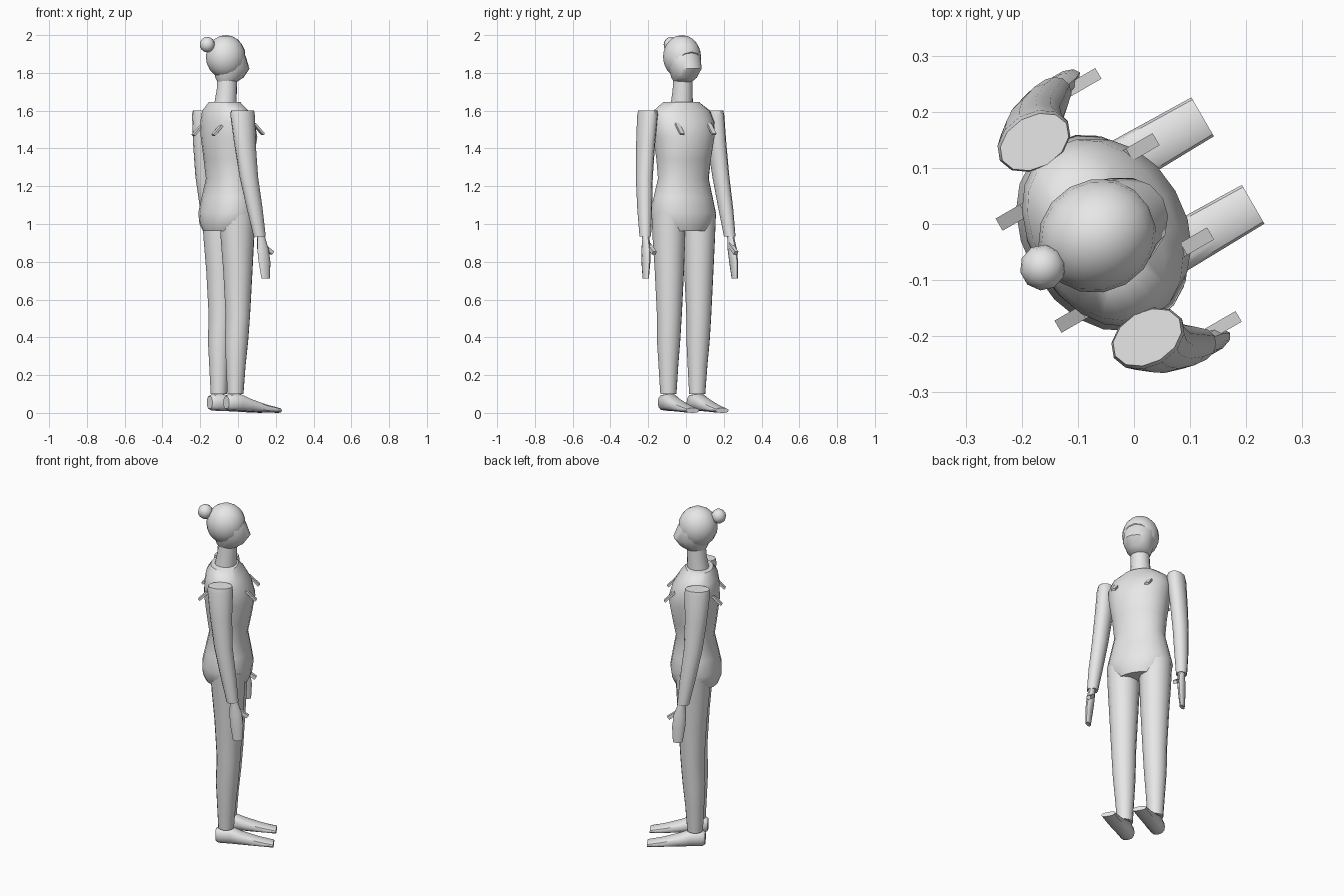
import bpy, bmesh, math
from mathutils import Matrix, Vector

# The figure is built facing +x, then turned 30 degrees and shifted into place
PLACE = Matrix.Translation((-0.063, -0.02, 0)) @ Matrix.Rotation(math.radians(30), 4, 'Z')

grey = bpy.data.materials.new("plain_grey")
grey.diffuse_color = (0.8, 0.8, 0.8, 1)


def finish(bm, name, angle=40):
    bmesh.ops.recalc_face_normals(bm, faces=bm.faces)
    bm.transform(PLACE)
    me = bpy.data.meshes.new(name)
    bm.to_mesh(me)
    bm.free()
    me.materials.append(grey)
    ob = bpy.data.objects.new(name, me)
    bpy.context.collection.objects.link(ob)
    bpy.ops.object.select_all(action='DESELECT')
    ob.select_set(True)
    bpy.context.view_layer.objects.active = ob
    bpy.ops.object.shade_smooth_by_angle(angle=math.radians(angle))
    return ob


def loft(name, rings, n=16, side=1, along_x=False, power=1.0, angle=40):
    """Skin elliptical rings (x, y, z, half size 1, half size 2)."""
    bm = bmesh.new()
    loops = []
    for x, y, z, a, b in rings:
        loop = []
        for i in range(n):
            t = 2 * math.pi * i / n
            c, s = math.cos(t), math.sin(t)
            c = math.copysign(abs(c) ** power, c)
            s = math.copysign(abs(s) ** power, s)
            p = (x, y + a * c, z + b * s) if along_x else (x + a * c, y + b * s, z)
            loop.append(bm.verts.new((p[0], p[1] * side, p[2])))
        loops.append(loop)
    for lo, hi in zip(loops, loops[1:]):
        for i in range(n):
            j = (i + 1) % n
            bm.faces.new((lo[i], lo[j], hi[j], hi[i]))
    bm.faces.new(loops[0])
    bm.faces.new(loops[-1])
    return finish(bm, name, angle)


def ellipsoid(name, centre, radii, u=16, v=10, cut=None):
    bm = bmesh.new()
    bmesh.ops.create_uvsphere(bm, u_segments=u, v_segments=v, radius=1)
    bm.transform(Matrix.Translation(centre) @ Matrix.Diagonal((*radii, 1)))
    if cut:
        geom = bm.verts[:] + bm.edges[:] + bm.faces[:]
        res = bmesh.ops.bisect_plane(bm, geom=geom, plane_co=cut[0], plane_no=cut[1],
                                     clear_outer=True)
        edges = [e for e in res['geom_cut'] if isinstance(e, bmesh.types.BMEdge)]
        bmesh.ops.holes_fill(bm, edges=edges)
    return finish(bm, name)


def block(name, start, end, width, thick):
    """Thin box running from start to end."""
    start, end = Vector(start), Vector(end)
    d = end - start
    bm = bmesh.new()
    bmesh.ops.create_cube(bm, size=1)
    pitch = math.atan2(-d.z, d.x)
    bm.transform(Matrix.Translation((start + end) / 2) @ Matrix.Rotation(pitch, 4, 'Y')
                 @ Matrix.Diagonal((d.length, width, thick, 1)))
    return finish(bm, name, 30)


# Torso: hips, waist, chest and sloping shoulders
loft("torso", [
    (0.005, 0, 0.962, 0.12, 0.135), (0.005, 0, 1.0, 0.135, 0.165),
    (0.008, 0, 1.06, 0.14, 0.183), (0.01, 0, 1.14, 0.125, 0.165),
    (0.012, 0, 1.24, 0.105, 0.142), (0.015, 0, 1.34, 0.122, 0.15),
    (0.018, 0, 1.46, 0.14, 0.168), (0.008, 0, 1.54, 0.128, 0.176),
    (-0.005, 0, 1.6, 0.105, 0.16), (-0.01, 0, 1.645, 0.075, 0.10)], n=20, power=0.95)

# Neck and face
loft("neck", [(-0.006, 0, 1.62, 0.061, 0.06), (0.004, 0, 1.71, 0.054, 0.053),
              (0.01, 0, 1.82, 0.052, 0.05)])
loft("face", [(0.005, 0, 1.75, 0.05, 0.045), (0.02, 0, 1.775, 0.078, 0.066),
              (0.033, 0, 1.822, 0.099, 0.083), (0.012, 0, 1.885, 0.096, 0.092),
              (0.0, 0, 1.94, 0.08, 0.08)])

# Hair shell cut by a slanted plane around the face, with a bun
ellipsoid("hair", (-0.002, 0, 1.885), (0.108, 0.1, 0.115),
          cut=((0.06, 0, 1.86), (0.77, 0, -0.64)))
ellipsoid("bun", (-0.115, 0, 1.95), (0.041, 0.041, 0.041), 10, 8)

for side, tag in ((1, "left"), (-1, "right")):
    # Leg from ankle up to hip
    loft(tag + "_leg", [
        (0.006, 0.088, 0.10, 0.043, 0.043), (0.008, 0.089, 0.25, 0.052, 0.053),
        (0.012, 0.09, 0.38, 0.062, 0.062), (0.02, 0.09, 0.52, 0.065, 0.067),
        (0.02, 0.09, 0.75, 0.078, 0.078), (0.017, 0.091, 0.92, 0.09, 0.086),
        (0.016, 0.092, 1.055, 0.098, 0.09)], side=side)
    # Foot from heel to squared toe
    loft(tag + "_foot", [
        (-0.05, 0.088, 0.055, 0.03, 0.033), (-0.035, 0.088, 0.055, 0.041, 0.043),
        (0.03, 0.088, 0.056, 0.045, 0.046), (0.09, 0.09, 0.042, 0.044, 0.034),
        (0.18, 0.09, 0.025, 0.042, 0.022), (0.266, 0.09, 0.013, 0.04, 0.013)],
        n=12, side=side, along_x=True, power=0.8)
    # Arm with flat shoulder cap
    loft(tag + "_arm", [
        (0.056, 0.258, 0.935, 0.033, 0.03), (0.032, 0.248, 1.08, 0.043, 0.038),
        (0.004, 0.234, 1.25, 0.051, 0.043), (-0.01, 0.218, 1.42, 0.06, 0.047),
        (-0.016, 0.203, 1.575, 0.07, 0.05), (-0.016, 0.201, 1.602, 0.066, 0.046)],
        n=12, side=side)
    # Hand and thumb
    loft(tag + "_hand", [
        (0.085, 0.272, 0.712, 0.026, 0.012), (0.08, 0.268, 0.80, 0.036, 0.018),
        (0.073, 0.263, 0.87, 0.034, 0.021), (0.066, 0.26, 0.92, 0.024, 0.019),
        (0.06, 0.259, 0.95, 0.022, 0.019)], n=10, side=side)
    block(tag + "_thumb", (0.075, 0.25 * side, 0.89), (0.138, 0.25 * side, 0.846), 0.022, 0.02)
    # Slanted tabs on chest and back
    block(tag + "_front_tab", (0.115, 0.097 * side, 1.53), (0.17, 0.097 * side, 1.475), 0.025, 0.012)
    block(tag + "_back_tab", (-0.09, 0.105 * side, 1.52), (-0.14, 0.105 * side, 1.47), 0.025, 0.012)
